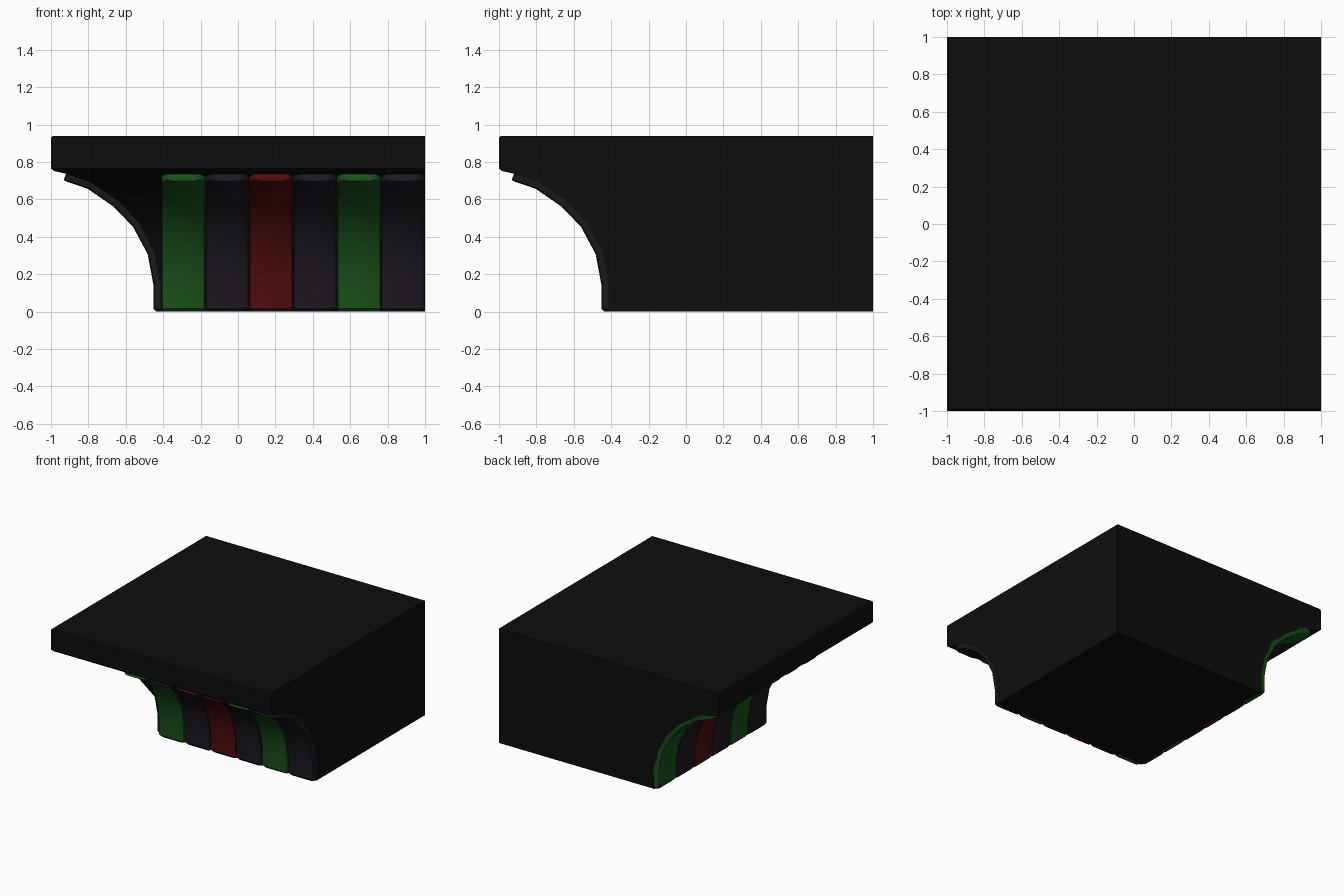
import bpy, bmesh, math
from mathutils import Vector

if "Cube" in bpy.data.objects:
    bpy.data.objects.remove(bpy.data.objects["Cube"])


def material(name, rgb):
    m = bpy.data.materials.new(name)
    m.diffuse_color = (*rgb, 1)
    m.use_nodes = True
    m.node_tree.nodes["Principled BSDF"].inputs["Base Color"].default_value = m.diffuse_color
    return m


BLACK = material("black", (0.004, 0.004, 0.004))
GREEN = material("green", (0.010, 0.080, 0.011))
RED = material("red", (0.080, 0.004, 0.005))
DARK = material("dark_plum", (0.012, 0.009, 0.014))

# Cove profile: (distance outward, height)
COVE = [(0.415, 0.0), (0.415, 0.15), (0.447, 0.32), (0.53, 0.475),
        (0.64, 0.59), (0.785, 0.69), (0.92, 0.737)]
SLAB = [(0.985, 0.752), (1.0, 0.765), (1.0, 0.93), (0.99, 0.94)]


def loft(name, rings, mat):
    """Closed skin through a list of equal-sized point rings."""
    bm = bmesh.new()
    vs = [[bm.verts.new(p) for p in r] for r in rings]
    n = len(vs[0])
    for a, b in zip(vs, vs[1:]):
        for i in range(n):
            j = (i + 1) % n
            bm.faces.new((a[i], a[j], b[j], b[i]))
    bm.faces.new(vs[0][::-1])
    bm.faces.new(vs[-1])
    bmesh.ops.recalc_face_normals(bm, faces=bm.faces)
    me = bpy.data.meshes.new(name)
    bm.to_mesh(me)
    bm.free()
    me.materials.append(mat)
    ob = bpy.data.objects.new(name, me)
    bpy.context.collection.objects.link(ob)
    bpy.ops.object.select_all(action='DESELECT')
    ob.select_set(True)
    bpy.context.view_layer.objects.active = ob
    bpy.ops.object.shade_smooth_by_angle(angle=math.radians(30))
    return ob


# Corner block: cove on the front and left, flat on the back and right
loft("corner_block", [[(-d, -d, z), (1, -d, z), (1, 1, z), (-d, 1, z)]
                      for d, z in COVE + SLAB], BLACK)

# Rib stations: cove point, side narrowing, thickness
T, R = 0.038, 0.055
pts = [Vector(p) for p in COVE]
stations = [(pts[0], 0.012, T - 0.016), (pts[0] + Vector((0, 0.018)), 0, T)]
stations += [(p, 0, T) for p in pts[1:-1]]
run = (pts[-1] - pts[-2]).normalized()
for k in range(5):
    a = k / 4 * math.pi / 2
    stations.append((pts[-1] - run * R * (1 - math.sin(a)),
                     R * (1 - math.cos(a)), T if k < 4 else T - 0.008))


def rib(name, centre, mat, left):
    w, rings = 0.235 / 2, []
    for i, (p, inset, t) in enumerate(stations):
        q0 = stations[max(i - 1, 0)][0]
        q1 = stations[min(i + 1, len(stations) - 1)][0]
        d = (q1 - q0).normalized()
        out = Vector((d.y, -d.x))
        s = w - inset
        half = [(s, -0.012), (s, t - 0.018), (s - 0.006, t - 0.006), (s - 0.02, t)]
        section = half + [(-u, h) for u, h in reversed(half)]
        ring = []
        for u, h in section:
            c = p + out * h
            along, away, z = centre + u, -c.x, max(c.y, 0)
            ring.append((away, along, z) if left else (along, away, z))
        rings.append(ring)
    loft(name, rings, mat)


# Six ribs on each coved side
front = [GREEN, DARK, RED, DARK, GREEN, DARK]
for i in range(6):
    c = -0.41 + 0.235 * (i + 0.5)
    rib(f"front_rib_{i + 1}", c, front[i], False)
    rib(f"left_rib_{i + 1}", c, front[5 - i], True)
